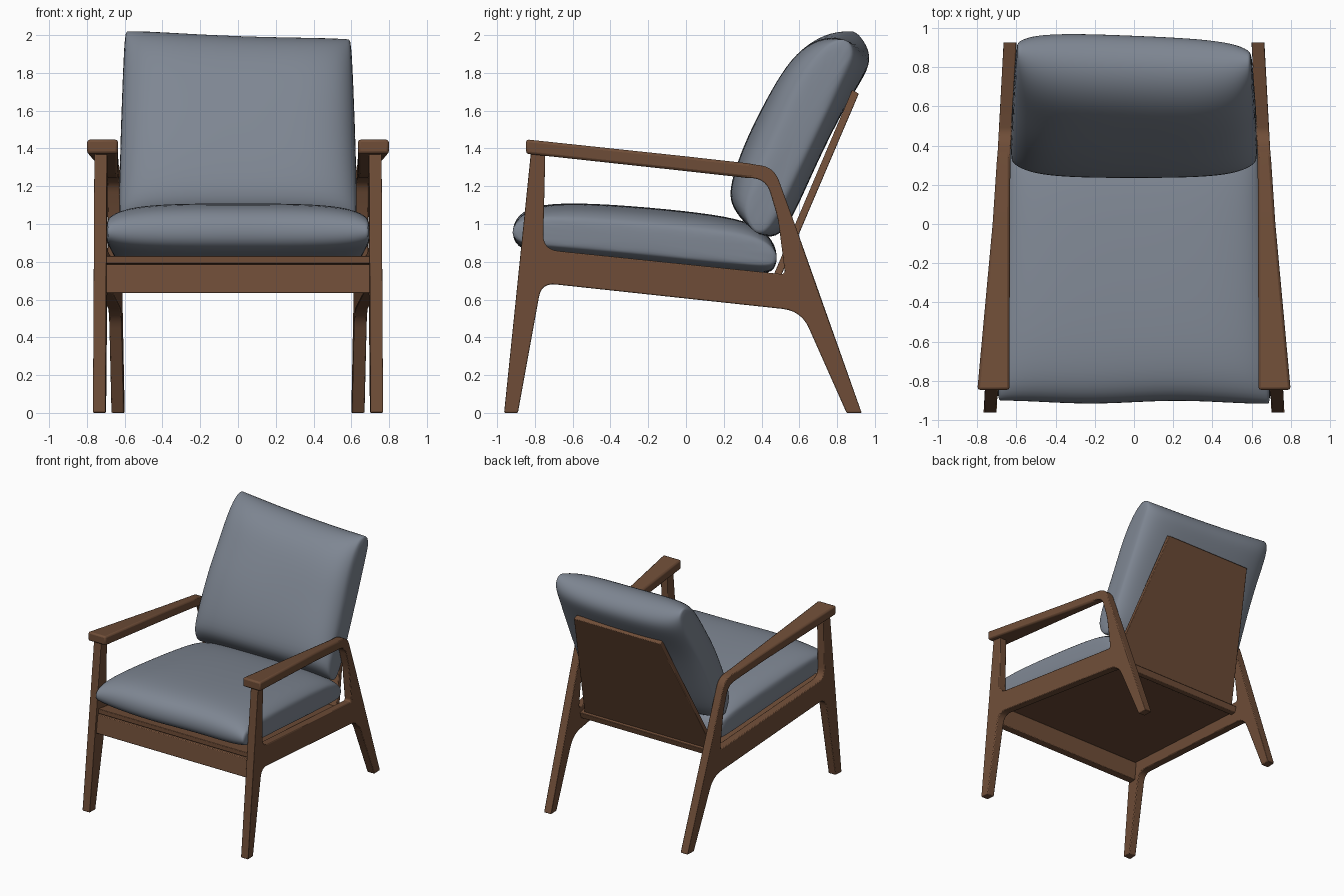
import bpy, bmesh, math
from mathutils import Vector

cube = bpy.data.objects.get("Cube")
if cube:
    bpy.data.objects.remove(cube, do_unlink=True)


def material(name, colour):
    m = bpy.data.materials.new(name)
    m.use_nodes = True
    m.diffuse_color = colour
    bsdf = m.node_tree.nodes["Principled BSDF"]
    bsdf.inputs["Base Color"].default_value = colour
    bsdf.inputs["Roughness"].default_value = 0.7
    return m


WOOD = material("walnut wood", (0.16, 0.075, 0.039, 1))
FABRIC = material("grey blue fabric", (0.21, 0.24, 0.29, 1))


def finish(name, bm, mat, bevel=0, mirror=False, subsurf=0):
    bmesh.ops.recalc_face_normals(bm, faces=bm.faces)
    mesh = bpy.data.meshes.new(name)
    bm.to_mesh(mesh)
    bm.free()
    mesh.materials.append(mat)
    ob = bpy.data.objects.new(name, mesh)
    bpy.context.collection.objects.link(ob)
    if bevel:
        mod = ob.modifiers.new("soft edges", "BEVEL")
        mod.width = bevel
        mod.segments = 2
        mod.limit_method = "ANGLE"
        mod.angle_limit = math.radians(40)
    if mirror:
        ob.modifiers.new("other side", "MIRROR").use_mirror_merge = False
    if subsurf:
        mod = ob.modifiers.new("soft", "SUBSURF")
        mod.levels = mod.render_levels = subsurf
    bpy.ops.object.select_all(action="DESELECT")
    ob.select_set(True)
    bpy.context.view_layer.objects.active = ob
    if subsurf:
        bpy.ops.object.shade_smooth()
    else:
        bpy.ops.object.shade_smooth_by_angle(angle=math.radians(35))


def loft(rings):
    """Skin a list of equal point rings and cap both ends."""
    bm = bmesh.new()
    rows = [[bm.verts.new(p) for p in ring] for ring in rings]
    n = len(rows[0])
    for a, b in zip(rows, rows[1:]):
        for i in range(n):
            j = (i + 1) % n
            bm.faces.new((a[i], a[j], b[j], b[i]))
    bm.faces.new(rows[0])
    bm.faces.new(rows[-1])
    return bm


def rounded(corners, steps=6):
    """Polygon of (y, z, radius) with each corner eased by a curve."""
    out = []
    for i, (y, z, r) in enumerate(corners):
        p = Vector((y, z))
        if not r:
            out.append(p)
            continue
        a = Vector(corners[i - 1][:2])
        b = Vector(corners[(i + 1) % len(corners)][:2])
        a = p + (a - p).normalized() * r
        b = p + (b - p).normalized() * r
        for k in range(steps + 1):
            t = k / steps
            out.append(a * (1 - t) ** 2 + p * 2 * t * (1 - t) + b * t * t)
    return out


# Side frames converge toward the back
HALF = 0.033


def frame_x(y):
    return 0.683 - 0.054 * y


# Side frame: legs, rail and posts cut from one plate
outline = rounded([(-.963, 0, 0), (-.89, 0, 0), (-.765, .688, .075), (.61, .54, .1),
                   (.85, 0, 0), (.93, 0, 0), (.592, .955, .05), (.465, 1.304, .08),
                   (-.815, 1.435, 0)])
opening = rounded([(-.757, .865, .08), (.525, .733, .025), (.487, 1.03, .05),
                   (.425, 1.235, .07), (-.745, 1.365, 0)])
bm = bmesh.new()
for loop in (outline, opening):
    vs = [bm.verts.new((frame_x(p.x) - HALF, p.x, p.y)) for p in loop]
    for i, v in enumerate(vs):
        bm.edges.new((vs[i - 1], v))
bmesh.ops.triangle_fill(bm, edges=bm.edges[:], use_beauty=True)
grown = bmesh.ops.extrude_face_region(bm, geom=bm.faces[:])["geom"]
bmesh.ops.translate(bm, vec=(2 * HALF, 0, 0),
                    verts=[g for g in grown if isinstance(g, bmesh.types.BMVert)])
finish("side_frames", bm, WOOD, bevel=0.006, mirror=True)

# Armrests: wide paddle in front, tapering into the back post
rings = []
for y, low, high, inner, outer in [(-.847, 1.372, 1.448, .635, .80),
                                   (.0, 1.28, 1.358, .634, .722),
                                   (.33, 1.243, 1.321, .631, .70),
                                   (.40, 1.25, 1.308, .632, .692)]:
    rings.append([(inner, y, low), (outer, y, low), (outer, y, high), (inner, y, high)])
finish("armrests", loft(rings), WOOD, bevel=0.014, mirror=True)


def board(name, profile, half):
    """Board across the chair from a (y, z) profile and a half width rule."""
    bm = loft([[(s * half(y, z), y, z) for y, z in profile] for s in (-1, 1)])
    finish(name, bm, WOOD, bevel=0.005)


def between_frames(y, z):
    return frame_x(y) - HALF + 0.004


board("front_rail", [(-.88, .635), (-.815, .635), (-.80, .785), (-.862, .785)], between_frames)
board("rear_rail", [(.45, .64), (.50, .64), (.515, .69), (.45, .70)], between_frames)
board("seat_panel", [(-.855, .792), (.46, .657), (.46, .697), (-.855, .832)], between_frames)
board("back_panel", [(.447, .69), (.482, .675), (.915, 1.69), (.88, 1.71)],
      lambda y, z: 0.60 - 0.20 * (z - 0.69))


# Cushions: cross-section swept sideways, pinched thinner toward the side seams
def cushion(name, profile, start, end, pinch, half, sag):
    start, axis = Vector(start), (Vector(end) - Vector(start)).normalized()
    stations = [(0, 0), (.2, 0), (.4, .02), (.6, .07), (.78, .2), (.9, .42), (.97, .72), (1, 1)]
    sides = [(-u, s) for u, s in reversed(stations[1:])] + stations
    rings = []
    for u, s in sides:
        ring = []
        for p in profile:
            d = Vector(p) - start
            along = axis * d.dot(axis)
            q = start + along + (d - along) * (1 - pinch * s)
            dy, dz = sag(u, q.x, q.y)
            ring.append((u * half(q.x, q.y), q.x + dy, q.y + dz))
        rings.append(ring)
    finish(name, loft(rings), FABRIC, subsurf=2)


cushion("seat_cushion",
        [(-.92, .98), (-.87, 1.07), (-.72, 1.115), (-.4, 1.105), (0, 1.07), (.28, 1.03),
         (.42, .97), (.49, .86), (.475, .75), (.4, .73), (0, .77), (-.4, .815),
         (-.75, .84), (-.90, .87)],
        (-.92, .955), (.5, .825), 0.52,
        lambda y, z: 0.66 - 0.05 * y,
        lambda u, y, z: (0.008 * math.sin(5 * u) * (y < -.6), 0))

# The back cushion sags a little toward its left top corner
cushion("back_cushion",
        [(.25, 1.07), (.222, 1.17), (.285, 1.37), (.375, 1.57), (.485, 1.77), (.59, 1.92),
         (.71, 2.0), (.84, 2.01), (.94, 1.95), (.975, 1.86), (.925, 1.76), (.80, 1.55),
         (.66, 1.25), (.56, 1.02), (.48, .92), (.37, .94)],
        (.36, .98), (.85, 1.96), 0.62,
        lambda y, z: 0.635 - 0.035 * max(0, z - 1.1),
        lambda u, y, z: (-0.025 * u * (z > 1.6),
                         max(0, z - 1.2) * (0.02 * u * u - 0.028 * u - 0.01)))
